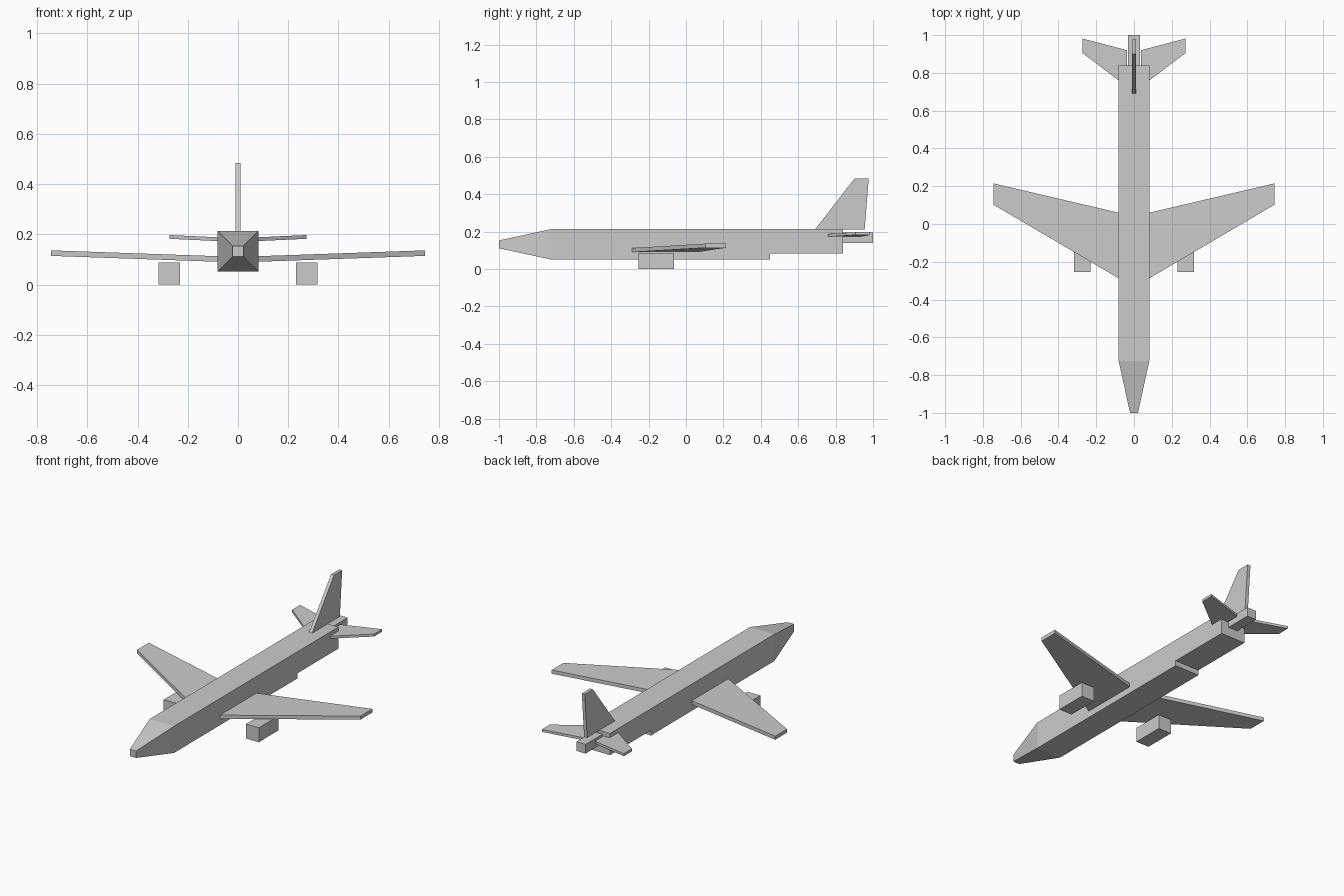
import bpy
import bmesh
from mathutils import Vector

cube = bpy.data.objects.get("Cube")
if cube:
    bpy.data.objects.remove(cube, do_unlink=True)

grey = bpy.data.materials.new("light grey")
grey.use_nodes = True
grey.diffuse_color = (0.6, 0.6, 0.6, 1)
grey.node_tree.nodes["Principled BSDF"].inputs["Base Color"].default_value = (0.6, 0.6, 0.6, 1)


def add_object(name, bm):
    bmesh.ops.recalc_face_normals(bm, faces=bm.faces[:])
    mesh = bpy.data.meshes.new(name)
    bm.to_mesh(mesh)
    bm.free()
    mesh.materials.append(grey)
    obj = bpy.data.objects.new(name, mesh)
    bpy.context.collection.objects.link(obj)
    return obj


def prism(outline, offset):
    """Solid made by sweeping a flat outline along an offset."""
    bm = bmesh.new()
    face = bm.faces.new([bm.verts.new(p) for p in outline])
    swept = bmesh.ops.extrude_face_region(bm, geom=[face], use_keep_orig=True)
    verts = [v for v in swept["geom"] if isinstance(v, bmesh.types.BMVert)]
    bmesh.ops.translate(bm, verts=verts, vec=offset)
    return bm


def side_prism(profile, half_width):
    """Sweep a (y, z) side profile across the centre line."""
    return prism([(-half_width, y, z) for y, z in profile], (2 * half_width, 0, 0))


def mirrored(obj):
    """Add the matching part on the other side."""
    bm = bmesh.new()
    bm.from_mesh(obj.data)
    bmesh.ops.scale(bm, vec=(-1, 1, 1), verts=bm.verts)
    add_object(obj.name.replace("left", "right"), bm)


# Fuselage with a stepped belly; its front face is drawn out into the nose
body = side_prism([(-0.725, 0.052), (0.45, 0.052), (0.45, 0.083),
                   (0.84, 0.083), (0.84, 0.213), (-0.725, 0.213)], 0.081)
front = min(body.faces, key=lambda f: f.calc_center_median().y)
nose = bmesh.ops.extrude_face_region(body, geom=[front])
for v in nose["geom"]:
    if isinstance(v, bmesh.types.BMVert):
        upper = v.co.z > 0.13
        v.co = Vector((0.021 if v.co.x > 0 else -0.021, -1.0, 0.153 if upper else 0.111))
bmesh.ops.delete(body, geom=[f for f in body.faces if f == front], context="FACES_ONLY")
add_object("fuselage", body)

# Tail block and upright fin
add_object("tail_block", side_prism([(0.83, 0.14), (1.0, 0.14), (1.0, 0.195), (0.83, 0.195)], 0.031))
add_object("tail_fin", side_prism([(0.69, 0.212), (0.955, 0.212), (0.977, 0.483), (0.9, 0.483)], 0.01))

# Swept, slightly raised wings and tailplanes
wing = [(0.06, -0.3, 0.09), (0.745, 0.103, 0.114), (0.745, 0.215, 0.114), (0.06, 0.055, 0.09)]
mirrored(add_object("left_wing", prism(wing, (0, 0, 0.022))))
tailplane = [(0.037, 0.727, 0.171), (0.273, 0.905, 0.182), (0.273, 0.982, 0.182), (0.037, 0.92, 0.171)]
mirrored(add_object("left_tailplane", prism(tailplane, (0, 0, 0.015))))

# Box engines under the wings
engine = [(0.231, -0.255, 0), (0.317, -0.255, 0), (0.317, -0.065, 0), (0.231, -0.065, 0)]
mirrored(add_object("left_engine", prism(engine, (0, 0, 0.087))))
